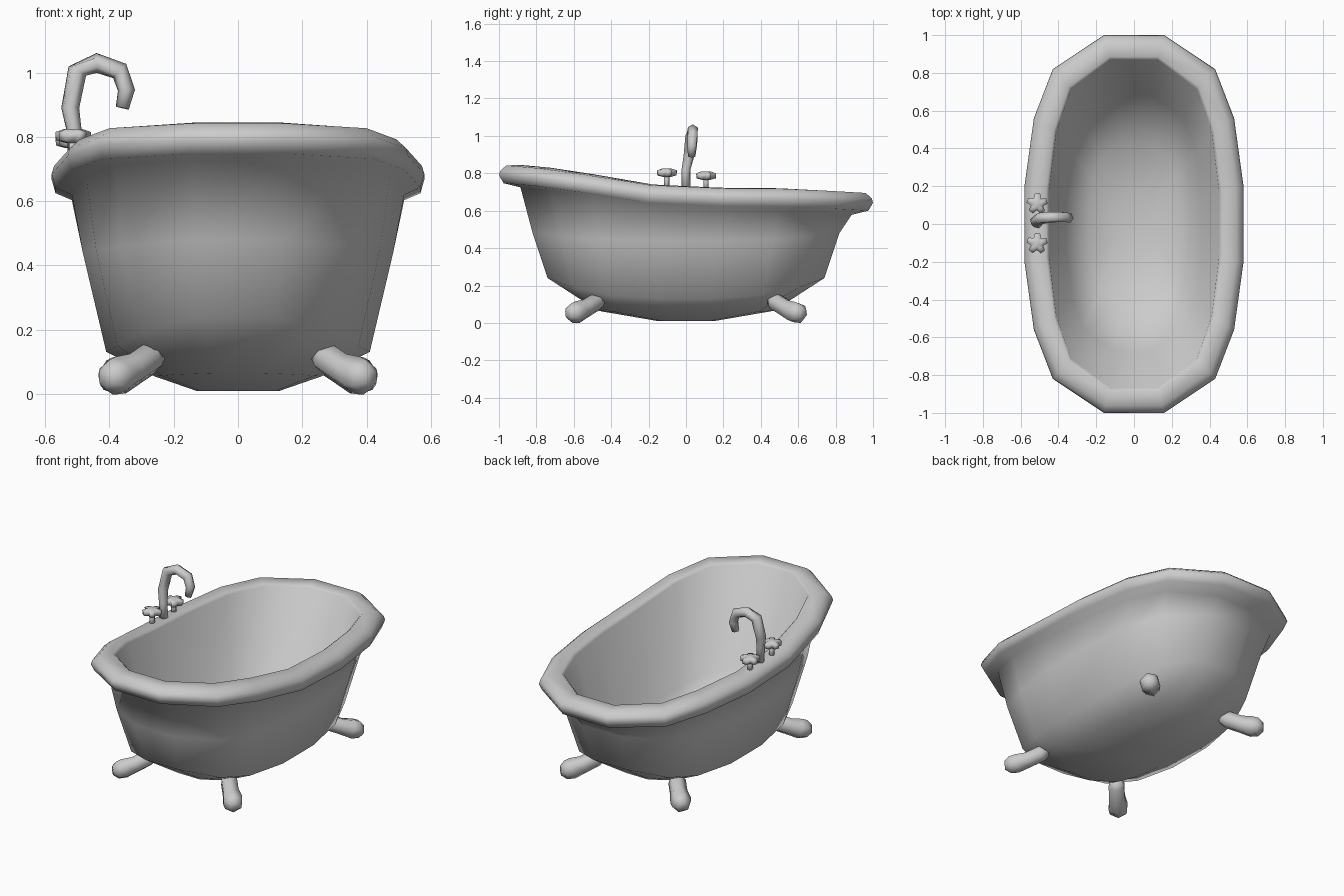
import bpy, bmesh, math
from mathutils import Vector

cube = bpy.data.objects.get("Cube")
if cube:
    bpy.data.objects.remove(cube, do_unlink=True)

enamel = bpy.data.materials.new("light_grey_enamel")
enamel.use_nodes = True
enamel.diffuse_color = (0.6, 0.6, 0.6, 1)
enamel.node_tree.nodes["Principled BSDF"].inputs["Base Color"].default_value = (0.6, 0.6, 0.6, 1)


def loft(name, rings):
    """Skin a stack of closed rings, cap both ends and shade it smooth."""
    bm = bmesh.new()
    loops = [[bm.verts.new(p) for p in ring] for ring in rings]
    n = len(loops[0])
    for a, b in zip(loops, loops[1:]):
        for i in range(n):
            j = (i + 1) % n
            bm.faces.new((a[i], a[j], b[j], b[i]))
    bm.faces.new(loops[0][::-1])
    bm.faces.new(loops[-1])
    bmesh.ops.recalc_face_normals(bm, faces=bm.faces)
    for face in bm.faces:
        face.smooth = True
    mesh = bpy.data.meshes.new(name)
    bm.to_mesh(mesh)
    bm.free()
    mesh.materials.append(enamel)
    bpy.context.collection.objects.link(bpy.data.objects.new(name, mesh))


def tube(name, path, radii, sides=6):
    """Loft polygons along a path, each one facing along the path."""
    pts = [Vector(p) for p in path]
    rings = []
    side = None
    for i, (p, r) in enumerate(zip(pts, radii)):
        d = (pts[min(i + 1, len(pts) - 1)] - pts[max(i - 1, 0)]).normalized()
        if side is None:
            side = d.orthogonal()
        side = (side - d * side.dot(d)).normalized()
        up = d.cross(side)
        turns = [math.tau * k / sides for k in range(sides)]
        rings.append([p + r * (side * math.cos(t) + up * math.sin(t)) for t in turns])
    loft(name, rings)


# Bathtub outline as fractions of the half width and half length
quarter = [(1, .2), (.914, .56), (.741, .82), (.276, 1)]
outline = quarter + [(-x, y) for x, y in quarter[::-1]]
outline += [(-x, -y) for x, y in outline]

# Height of the rim's widest line, falling from the front to the back
rim_height = {-1: .79, -.82: .775, -.56: .74, -.2: .685,
              .2: .668, .56: .665, .82: .653, 1: .643}


def rim_ring(hx, hy, dz):
    return [(x * hx, y * hy, rim_height[y] + dz) for x, y in outline]


def hull_ring(hx, hy, z, rise=0):
    return [(x * hx, y * hy, z + rise * abs(y) ** 3) for x, y in outline]


# Outer hull, rolled rim and inner basin in one skin
loft("bathtub", [
    hull_ring(.13, .15, .01),
    hull_ring(.26, .47, .055, .01),
    hull_ring(.41, .74, .13, .11),
    hull_ring(.483, .82, .44, .04),
    rim_ring(.517, .885, -.065),
    rim_ring(.568, .975, -.043),
    rim_ring(.58, 1, 0),
    rim_ring(.572, .992, .025),
    rim_ring(.54, .96, .052),
    rim_ring(.465, .885, .055),
    rim_ring(.45, .87, .042),
    hull_ring(.36, .68, .17, .11),
    hull_ring(.24, .43, .09, .01),
    hull_ring(.12, .14, .05),
])

# Four stubby feet splayed out at the corners
foot = [(.25, .455, .125), (.275, .48, .112), (.325, .535, .078),
        (.37, .58, .058), (.395, .608, .052), (.415, .628, .05)]
for end, sy in (("front", -1), ("back", 1)):
    for hand, sx in (("left", 1), ("right", -1)):
        tube(f"{end}_{hand}_foot", [(x * sx, y * sy, z) for x, y, z in foot],
             [.03, .05, .05, .06, .054, .028])

# Hooked spout on the side of the rim
tube("spout",
     [(-.505, 0, .71), (-.51, 0, .82), (-.522, .015, .89), (-.5, .028, 1.005),
      (-.44, .036, 1.03), (-.368, .036, 1.005), (-.347, .033, .945), (-.36, .03, .89)],
     [.024, .024, .029, .032, .031, .03, .027, .021])

# Two taps with five blunt arms on a short stem
for name, y, z in (("front_tap", -.103, .803), ("back_tap", .107, .787)):
    centre = Vector((-.513, y, z))
    star = []
    for k in range(5):
        a = math.tau * k / 5 + .27
        for turn, r in ((-.25, .056), (.25, .056), (math.pi / 5, .034)):
            star.append(Vector((math.cos(a + turn) * r, math.sin(a + turn) * r, 0)))
    loft(name + "_handle", [[centre + p * s + Vector((0, 0, dz)) for p in star]
                            for s, dz in ((.4, -.022), (.95, -.014), (1, .012), (.5, .022))])
    tube(name + "_stem", [(-.513, y, .71), (-.513, y, z)], [.015, .015])
